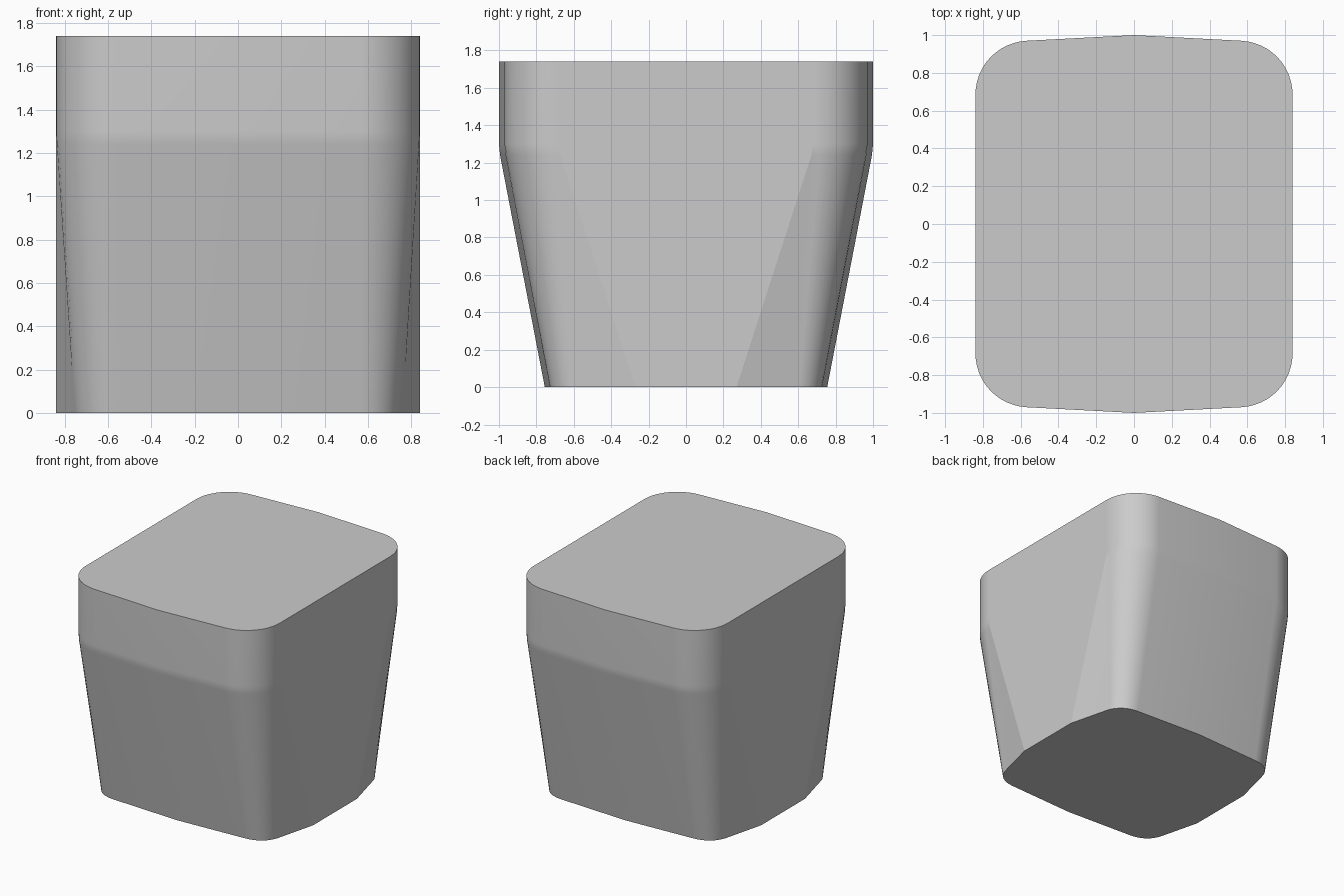
import bpy
import bmesh
from mathutils import Vector
from math import radians

cube = bpy.data.objects.get("Cube")
if cube:
    bpy.data.objects.remove(cube, do_unlink=True)

HEIGHT, BEND = 1.74, 1.27
ARC_STEPS = 12


def quarter(apex, shoulder, control_a, control_b, side, kink):
    """Quarter outline: ridge at the middle, rounded corner, flat side."""
    p = [Vector(v) for v in (shoulder, control_a, control_b, side)]
    points = [Vector((0, apex))]
    for i in range(ARC_STEPS + 1):
        t = i / ARC_STEPS
        s = 1 - t
        points.append(p[0] * s**3 + p[1] * 3 * s * s * t
                      + p[2] * 3 * s * t * t + p[3] * t**3)
    points.append(Vector(kink))
    return points


def outline(q):
    """Mirror a quarter into a closed loop."""
    def flip(sx, sy):
        return [Vector((v.x * sx, v.y * sy)) for v in q]
    return q + flip(1, -1)[::-1] + flip(-1, -1) + flip(-1, 1)[::-1]


foot = outline(quarter(0.755, (0.57, 0.727), (0.665, 0.722), (0.735, 0.675),
                       (0.76, 0.585), (0.84, 0.27)))
rim = outline(quarter(1.0, (0.57, 0.97), (0.72, 0.96), (0.84, 0.84),
                      (0.84, 0.68), (0.84, 0.68)))

# Loft the tapered body, with close rings to soften the bend
bm = bmesh.new()
rings = []
for z in (0, BEND - 0.03, BEND + 0.03, HEIGHT):
    t = min(z / BEND, 1)
    rings.append([bm.verts.new((*a.lerp(b, t), z)) for a, b in zip(foot, rim)])
for low, high in zip(rings, rings[1:]):
    for i in range(len(low)):
        bm.faces.new((low[i - 1], low[i], high[i], high[i - 1]))
bm.faces.new(rings[0])
bm.faces.new(rings[-1])
bmesh.ops.remove_doubles(bm, verts=bm.verts[:], dist=0.0005)
bmesh.ops.recalc_face_normals(bm, faces=bm.faces[:])
mesh = bpy.data.meshes.new("tapered_body")
bm.to_mesh(mesh)
bm.free()
body = bpy.data.objects.new("tapered_body", mesh)
bpy.context.collection.objects.link(body)

# Plain grey
grey = bpy.data.materials.new("light_grey")
grey.use_nodes = True
colour = (0.6, 0.6, 0.6, 1)
grey.diffuse_color = colour
grey.node_tree.nodes["Principled BSDF"].inputs["Base Color"].default_value = colour
mesh.materials.append(grey)

# Smooth corners, crisp rim, foot and side creases
bpy.ops.object.select_all(action='DESELECT')
body.select_set(True)
bpy.context.view_layer.objects.active = body
bpy.ops.object.shade_smooth_by_angle(angle=radians(13))
weighted = body.modifiers.new("weighted_normals", 'WEIGHTED_NORMAL')
weighted.keep_sharp = True
